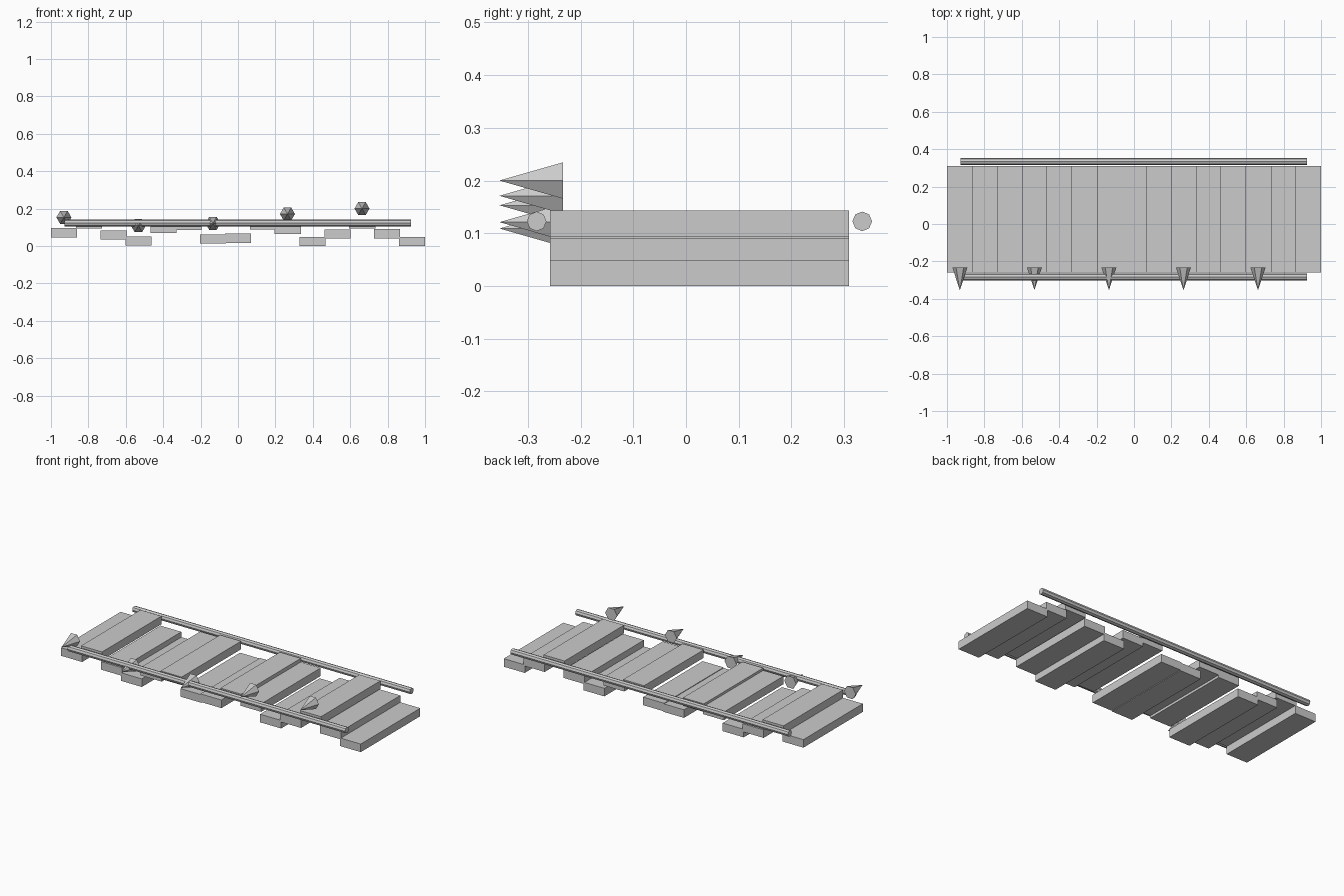
import bpy, math

if "Cube" in bpy.data.objects:
    bpy.data.objects.remove(bpy.data.objects["Cube"])

grey = bpy.data.materials.new("plain grey")
grey.diffuse_color = (0.6, 0.6, 0.6, 1)
grey.use_nodes = True
grey.node_tree.nodes["Principled BSDF"].inputs["Base Color"].default_value = grey.diffuse_color

MID_Y = 0.0255          # centre line of the walkway


def finish(name):
    ob = bpy.context.object
    ob.name = name
    ob.data.materials.append(grey)
    return ob


# Planks: fifteen boards bobbing up and down along a sine
COUNT, WIDTH, THICK, LENGTH = 15, 0.14, 0.0487, 0.567
PITCH = (2 - WIDTH) / (COUNT - 1)
for i in range(COUNT):
    x = -1 + WIDTH / 2 + i * PITCH
    z = 0.0464 + 0.0477 * math.sin(1.7 * i) + THICK / 2
    bpy.ops.mesh.primitive_cube_add(size=1, location=(x, MID_Y, z))
    ob = finish(f"plank_{i + 1}")
    ob.scale = (WIDTH, LENGTH, THICK)

# Rails: one eight-sided rod along each side
for side, name in ((-1, "front_rail"), (1, "back_rail")):
    bpy.ops.mesh.primitive_cylinder_add(
        vertices=8, radius=0.0186, depth=1.853,
        location=(-0.001, MID_Y + side * 0.309, 0.1225),
        rotation=(0, math.pi / 2, 0))
    finish(name)

# Spikes: six-sided cones pointing forward at different heights
for i, z in enumerate((0.153, 0.109, 0.121, 0.171, 0.200)):
    bpy.ops.mesh.primitive_cone_add(
        vertices=6, radius1=0.04, radius2=0, depth=0.121,
        location=(-0.931 + i * 0.3985, -0.2935, z))
    ob = finish(f"spike_{i + 1}")
    # turn the hexagon so two corners lie left and right, then tip it forward
    for v in ob.data.vertices:
        x, y, h = v.co
        v.co = (y, -h, -x)
    ob.data.flip_normals() if ob.data.polygons[0].normal.dot(
        ob.data.polygons[0].center) < 0 else None
